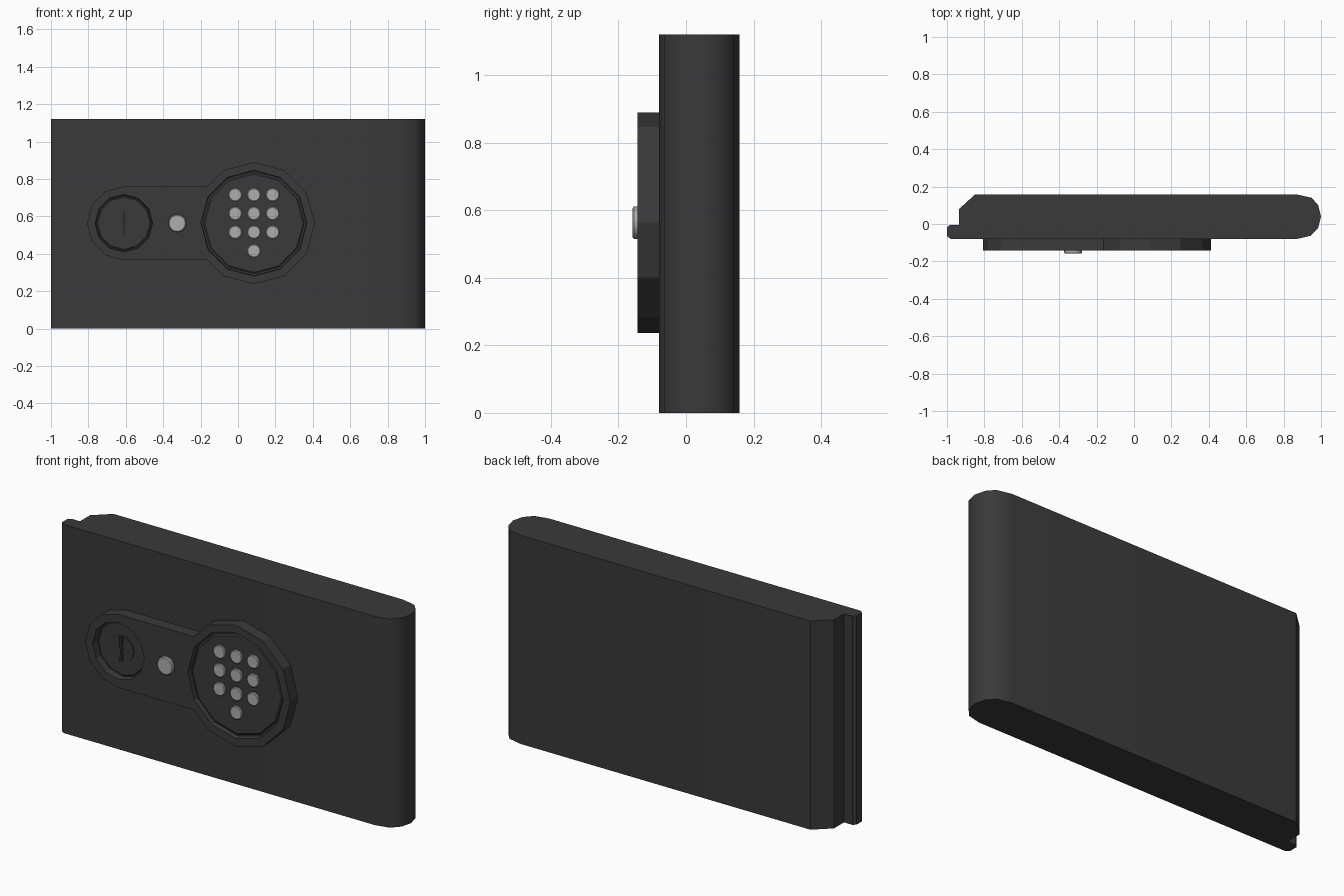
import bpy, bmesh, math
from math import sin, cos, radians, pi

if "Cube" in bpy.data.objects:
    bpy.data.objects.remove(bpy.data.objects["Cube"])


def material(name, v):
    m = bpy.data.materials.new(name)
    m.diffuse_color = (v, v, v, 1)
    m.use_nodes = True
    m.node_tree.nodes["Principled BSDF"].inputs["Base Color"].default_value = m.diffuse_color
    return m


dark = material("dark_grey", 0.042)
light = material("light_grey", 0.42)
black = material("slot_black", 0.02)


def finish(name, bm, mat, angle=None):
    bmesh.ops.recalc_face_normals(bm, faces=bm.faces[:])
    me = bpy.data.meshes.new(name)
    bm.to_mesh(me)
    bm.free()
    ob = bpy.data.objects.new(name, me)
    bpy.context.collection.objects.link(ob)
    me.materials.append(mat)
    if angle:
        bpy.context.view_layer.objects.active = ob
        ob.select_set(True)
        bpy.ops.object.shade_smooth_by_angle(angle=radians(angle))
        ob.select_set(False)
    return ob


def loft(name, rings, mat, angle=None):
    """Closed solid through rings with equal point counts."""
    bm = bmesh.new()
    vs = [[bm.verts.new(p) for p in r] for r in rings]
    n = len(vs[0])
    for a, b in zip(vs, vs[1:]):
        for i in range(n):
            bm.faces.new((a[i], a[(i + 1) % n], b[(i + 1) % n], b[i]))
    bm.faces.new(vs[0])
    bm.faces.new(vs[-1])
    return finish(name, bm, mat, angle)


def disc(name, x, z, steps, mat, sides=12, angle=None):
    """Disc facing -y; steps are (radius, y) pairs."""
    rings = [[(x + r * cos(2 * pi * i / sides), y, z + r * sin(2 * pi * i / sides))
              for i in range(sides)] for r, y in steps]
    return loft(name, rings, mat, angle)


def cut(target, cutter):
    m = target.modifiers.new("cut", 'BOOLEAN')
    m.operation = 'DIFFERENCE'
    m.solver = 'EXACT'
    m.object = cutter
    bpy.context.view_layer.objects.active = target
    bpy.ops.object.modifier_apply(modifier=m.name)
    bpy.data.objects.remove(cutter)


# Door panel: plan profile extruded upward
plan = [(-0.98, -0.08), (-1, -0.065), (-1, -0.018), (-0.985, -0.005), (-0.935, -0.005),
        (-0.935, 0.08), (-0.85, 0.158), (0.87, 0.158), (0.95, 0.14), (0.985, 0.1),
        (1, 0.04), (0.985, -0.02), (0.945, -0.063), (0.87, -0.08)]
loft("door_panel", [[(x, y, z) for x, y in plan] for z in (0, 1.12)], dark, 40)

# Lock housing: small and large twelve-sided ends joined by a straight bar
CZ, LX, RX, FRONT = 0.563, -0.61, 0.085, -0.143
LR, RR = 0.197, 0.326
outline = [(LX + LR * cos(radians(a)), CZ + LR * sin(radians(a))) for a in range(90, 271, 30)]
big = [(RX + RR * cos(radians(a)), CZ + RR * sin(radians(a))) for a in range(-120, 121, 30)]
outline += [(-0.163, CZ - LR)] + big + [(-0.163, CZ + LR)]
housing = loft("lock_housing", [[(x, y, z) for x, z in outline] for y in (-0.075, FRONT)], dark)
cut(housing, disc("key_recess", LX, CZ, [(0.15, -0.105), (0.155, -0.16)], dark))
cut(housing, disc("pad_recess", RX, CZ, [(0.28, -0.118), (0.285, -0.16)], dark))

# Keypad plate and its ten round keys
disc("keypad_plate", RX, CZ, [(0.27, -0.11), (0.27, -0.125), (0.263, -0.13)], dark)
keys = [(c, r) for r in range(3) for c in (-1, 0, 1)] + [(0, 3)]
for i, (c, r) in enumerate(keys):
    disc(f"key_button_{i}", RX + 0.1 * c, 0.715 - 0.1 * r,
         [(0.036, -0.125), (0.036, -0.138), (0.032, -0.141)], light, 16, 35)

# Indicator button between the dials
disc("round_button", -0.325, CZ, [(0.048, -0.135), (0.048, -0.154), (0.043, -0.158)], light, 16, 35)

# Key lock: plate, cylinder and a cut key slot
disc("lock_plate", LX, CZ, [(0.144, -0.1), (0.144, -0.108), (0.14, -0.112)], dark)
cylinder = disc("lock_cylinder", LX, CZ, [(0.071, -0.1), (0.071, -0.117)], dark, 16)
slot = [(-0.013, -0.065), (0.013, -0.065), (0.013, -0.02), (0.02, 0),
        (0.013, 0.02), (0.013, 0.065), (-0.013, 0.065), (-0.013, 0.01), (-0.004, -0.01)]
cut(cylinder, loft("slot_cutter", [[(LX + x, y, CZ + z) for x, z in slot]
                                   for y in (-0.113, -0.13)], dark))
loft("key_slot", [[(LX + x * 0.4, y, CZ + z * 0.95) for x, z in slot]
                  for y in (-0.112, -0.114)], black)
